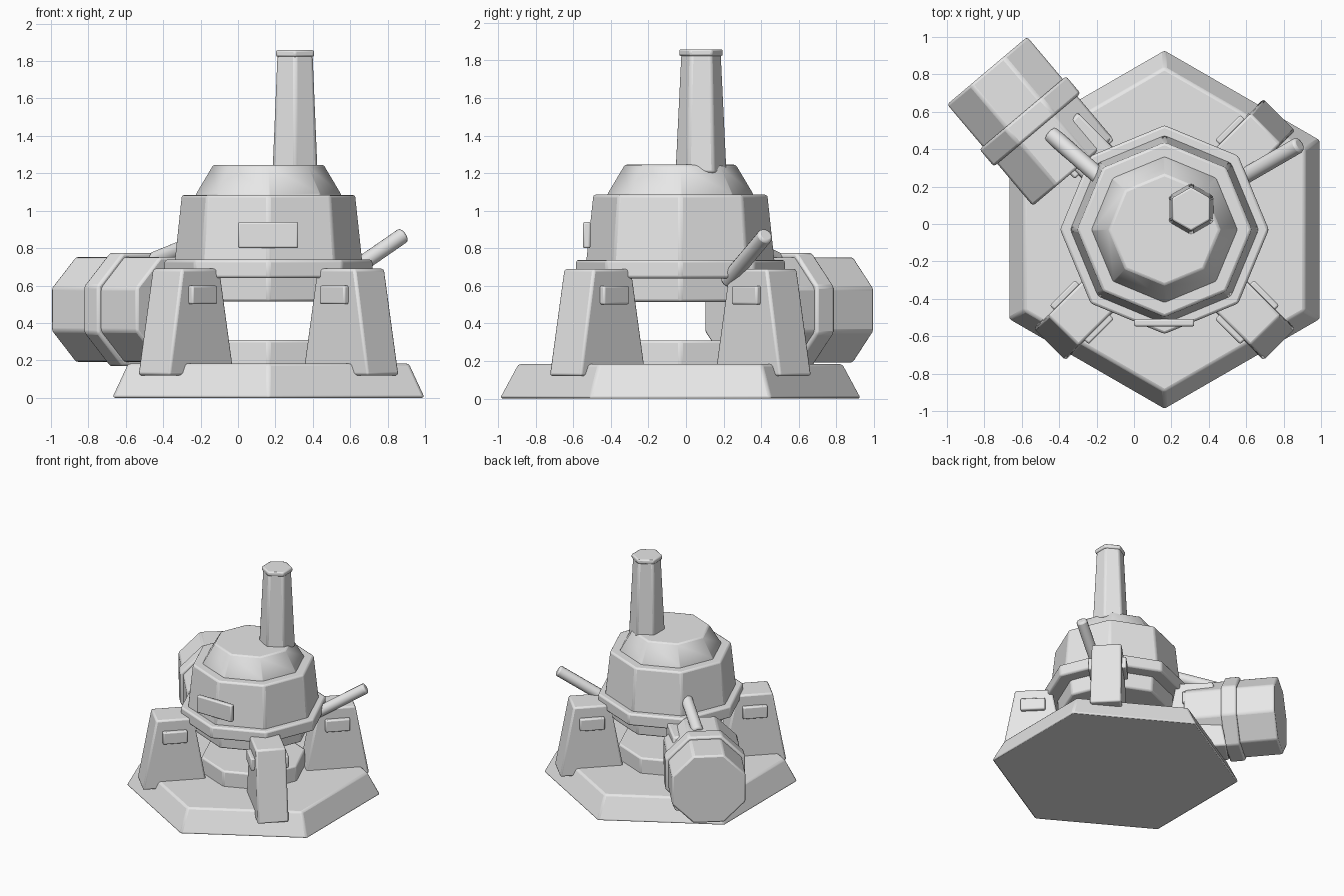
import bpy, bmesh, math
from mathutils import Matrix, Vector

if "Cube" in bpy.data.objects:
    bpy.data.objects.remove(bpy.data.objects["Cube"])

CX, CY = 0.163, -0.03          # axis of the main body
CENTRE = Matrix.Translation((CX, CY, 0))
OCT = 1 / math.cos(math.pi / 8)  # flat-side radius to corner radius

metal = bpy.data.materials.new("grey_metal")
metal.diffuse_color = (0.8, 0.8, 0.8, 1)
metal.use_nodes = True
metal.node_tree.nodes["Principled BSDF"].inputs["Base Color"].default_value = metal.diffuse_color


def finish(name, bm, matrix, bevel=0.014, angle=30):
    bmesh.ops.recalc_face_normals(bm, faces=bm.faces)
    mesh = bpy.data.meshes.new(name)
    bm.to_mesh(mesh)
    bm.free()
    mesh.transform(matrix)
    mesh.materials.append(metal)
    obj = bpy.data.objects.new(name, mesh)
    bpy.context.collection.objects.link(obj)
    bpy.context.view_layer.objects.active = obj
    obj.select_set(True)
    bpy.ops.object.shade_smooth_by_angle(angle=math.radians(angle))
    obj.select_set(False)
    if bevel:
        mod = obj.modifiers.new("bevel", "BEVEL")
        mod.width = bevel
        mod.segments = 2
        mod.limit_method = 'ANGLE'
        mod.angle_limit = math.radians(angle)
    return obj


def loft(name, rings, matrix, **kw):
    """Skin a list of equal-length point rings and cap both ends."""
    bm = bmesh.new()
    loops = [[bm.verts.new(p) for p in ring] for ring in rings]
    n = len(loops[0])
    for a, b in zip(loops, loops[1:]):
        for i in range(n):
            j = (i + 1) % n
            bm.faces.new((a[i], a[j], b[j], b[i]))
    bm.faces.new(loops[0])
    bm.faces.new(loops[-1])
    return finish(name, bm, matrix, **kw)


def turned(name, sides, profile, matrix=CENTRE, phase=0.0, **kw):
    """Many-sided solid from (radius, height) pairs."""
    rings = [[(r * math.cos(phase + math.tau * i / sides),
               r * math.sin(phase + math.tau * i / sides), z)
              for i in range(sides)] for r, z in profile]
    return loft(name, rings, matrix, **kw)


def box(name, lo, hi, matrix, **kw):
    rings = [[(lo[0], lo[1], z), (hi[0], lo[1], z), (hi[0], hi[1], z), (lo[0], hi[1], z)]
             for z in (lo[2], hi[2])]
    return loft(name, rings, matrix, **kw)


def along(start, direction):
    return Matrix.Translation(start) @ Vector(direction).to_track_quat('Z', 'Y').to_matrix().to_4x4()


def rod(name, start, end, radius):
    start, end = Vector(start), Vector(end)
    turned(name, 12, [(radius, 0), (radius, (end - start).length)],
           along(start, end - start), angle=40)


# Foundation and pedestal
turned("base", 6, [(0.964, 0), (0.866, 0.183)], phase=math.pi / 6)
turned("pedestal", 8, [(0.40, 0.15), (0.40, 0.31)])

# Main vessel
turned("lower_bowl", 8, [(0.44, 0.515), (0.45, 0.66)])
turned("collar", 8, [(0.558, 0.64), (0.558, 0.738)])
turned("body", 8, [(0.505, 0.72), (0.466, 1.085)])
turned("dome", 8, [(0.39, 1.07), (0.39, 1.085), (0.295, 1.245)], angle=43, bevel=0.01)

# Chimney with its rim
stack = Matrix.Translation((0.305, 0.08, 0))
turned("chimney", 6, [(0.139, 1.2), (0.108, 1.84)], stack, phase=math.pi / 6)
turned("chimney_rim", 6, [(0.118, 1.823), (0.118, 1.859)], stack, phase=math.pi / 6, bevel=0.01)

# Four tapered legs, each with a bracket on both sides
for k in range(4):
    turn = CENTRE @ Matrix.Rotation(math.radians(45 + 90 * k), 4, 'Z')
    loft(f"leg_{k}", [[(a, -w, z), (b, -w, z), (b, w, z), (a, w, z)]
                      for a, b, w, z in ((0.375, 0.87, 0.12, 0.12), (0.48, 0.765, 0.115, 0.69))], turn)
    for s in (-1, 1):
        box(f"bracket_{k}_{'left' if s > 0 else 'right'}",
            (0.53, s * 0.125 - 0.022, 0.50), (0.72, s * 0.125 + 0.022, 0.60), turn, bevel=0.01)

# Front plate
box("front_plate", (0.0, -0.548, 0.80), (0.322, -0.508, 0.94), Matrix(), bevel=0.01)

# Side barrel; its top and bottom lie level
heading = Vector((0.645, -0.764, 0))
side = Vector((0, 0, 1)).cross(heading)
frame = Matrix((side, Vector((0, 0, 1)), heading)).transposed().to_4x4()
barrel_place = Matrix.Translation((-0.785, 0.82, 0.472)) @ frame
turned("barrel", 8, [(0.28 * OCT, 0), (0.28 * OCT, 0.71)], barrel_place, phase=math.pi / 8)
turned("barrel_band", 8, [(0.303 * OCT, 0.295), (0.303 * OCT, 0.415)], barrel_place, phase=math.pi / 8)

# Lever and feed pipe
rod("lever", (0.53, 0.22, 0.625), (0.885, 0.425, 0.87), 0.043)
rod("feed_pipe", (-0.17, 0.24, 0.85), (-0.45, 0.485, 0.735), 0.045)
